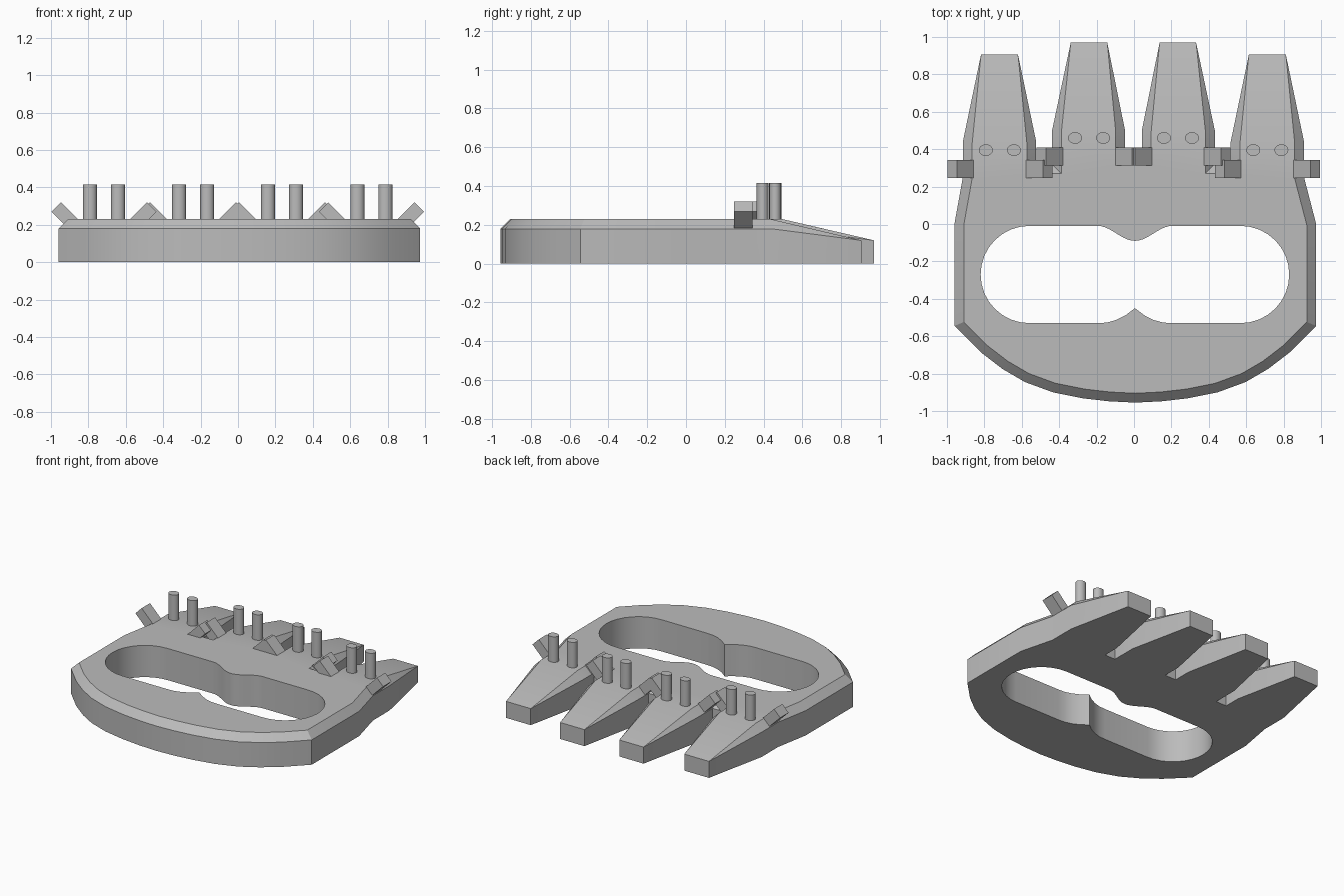
import bpy
import bmesh
import math
from mathutils import Vector, Matrix

cube = bpy.data.objects.get("Cube")
if cube:
    bpy.data.objects.remove(cube)

grey = bpy.data.materials.new("plain grey")
grey.use_nodes = True
GREY = (0.5, 0.5, 0.5, 1)
grey.diffuse_color = GREY
grey.node_tree.nodes["Principled BSDF"].inputs["Base Color"].default_value = GREY

TOP, SIDE, TIP, CHAMFER = 0.23, 0.18, 0.12, 0.05
FINGERS = [(-0.717, 0.395, 0.295), (-0.24, 0.46, 0.36),
           (0.235, 0.46, 0.36), (0.713, 0.395, 0.295)]  # x, pin y, bar y


def finish(name, bm, smooth=False):
    bmesh.ops.recalc_face_normals(bm, faces=bm.faces)
    mesh = bpy.data.meshes.new(name)
    bm.to_mesh(mesh)
    bm.free()
    mesh.materials.append(grey)
    obj = bpy.data.objects.new(name, mesh)
    bpy.context.collection.objects.link(obj)
    if smooth:
        bpy.ops.object.select_all(action="DESELECT")
        obj.select_set(True)
        bpy.context.view_layer.objects.active = obj
        bpy.ops.object.shade_smooth_by_angle(angle=math.radians(30))
    return obj


def mirror_loop(half):
    """Close a right-hand half outline; points on the axis are not doubled."""
    return half + [(-x, y) for x, y in reversed(half) if x > 0]


def inset(points, i, amount):
    """Mitred inward offset of one corner of an anticlockwise outline."""
    p, prev, nxt = (Vector(points[k % len(points)]) for k in (i, i - 1, i + 1))
    a, b = (p - prev).normalized(), (nxt - p).normalized()
    na, nb = Vector((-a.y, a.x)), Vector((-b.y, b.x))
    return p + (na + nb) * amount / (1 + na.dot(nb))


# Outer outline: curved palm edge, sides, two fingers and the notches
palm = [(0, -0.955), (0.14, -0.948), (0.28, -0.932), (0.44, -0.9), (0.59, -0.845),
        (0.71, -0.775), (0.826, -0.686), (0.967, -0.545), (0.967, 0), (0.912, 0.25)]
fingers = [(0.912, 0.44), (0.815, 0.905), (0.617, 0.905), (0.52, 0.44),
           (0.52, 0.32), (0.435, 0.32),
           (0.435, 0.5), (0.335, 0.97), (0.14, 0.97), (0.045, 0.5), (0.045, 0.37)]
outline = [(x + (0.007 if y <= 0 else -0.003), y)
           for x, y in mirror_loop(palm + fingers)]

# Grip hole: rounded ends, a bump behind and a cusp in front
hole_half = [(0, -0.45), (0.05, -0.488), (0.1, -0.513), (0.15, -0.527), (0.2, -0.53)]
hole_half += [(0.565 + 0.26 * math.sin(t), -0.27 - 0.26 * math.cos(t))
              for t in (math.pi * k / 16 for k in range(17))]
hole_half += [(0.2 - 0.02 * k, -0.05 + 0.04 * math.cos(math.pi * k / 10))
              for k in range(10)] + [(0, -0.09)]
hole = [(x + 0.005, y) for x, y in mirror_loop(hole_half)]

# Body
bm = bmesh.new()
bottom, side, top = [], [], []
for i, (x, y) in enumerate(outline):
    tip = y > 0.8
    bottom.append(bm.verts.new((x, y, 0)))
    side.append(bm.verts.new((x, y, TIP if tip else SIDE)))
    top.append(side[-1] if tip else bm.verts.new((*inset(outline, i, CHAMFER), TOP)))


def skin(lower, upper):
    n = len(lower)
    for i in range(n):
        j = (i + 1) % n
        corners = list(dict.fromkeys((lower[i], lower[j], upper[j], upper[i])))
        if len(corners) > 2:
            bm.faces.new(corners)


skin(bottom, side)
skin(side, top)
skin([bm.verts.new((x, y, 0)) for x, y in hole],
     [bm.verts.new((x, y, TOP)) for x, y in hole])

# Sloping finger tops
for i in range(len(outline)):
    if outline[i][1] > 0.8 and outline[i - 1][1] < 0.8:
        bm.faces.new(top[i - 1:i + 3])

# Flat top and underside, each with the hole left open
for level in (0, TOP):
    rim = [e for e in bm.edges if e.is_boundary
           and all(abs(v.co.z - level) < 0.001 for v in e.verts)]
    bmesh.ops.triangle_fill(bm, edges=rim, use_beauty=True)
finish("body", bm, smooth=True)

# Upright pins, a pair on every finger
for n, (cx, pin_y, bar_y) in enumerate(FINGERS, 1):
    for s, label in ((-1, "right"), (1, "left")):
        bm = bmesh.new()
        place = (Matrix.Translation((cx + s * 0.075, pin_y, 0.285))
                 @ Matrix.Diagonal((0.037, 0.031, 1, 1)))
        bmesh.ops.create_cone(bm, cap_ends=True, segments=32, radius1=1, radius2=1,
                              depth=0.26, matrix=place)
        finish(f"pin_{n}_{label}", bm, smooth=True)

        # Slanted bar standing square on the finger's chamfer
        bm = bmesh.new()
        place = (Matrix.Translation((cx + s * 0.2, bar_y, 0.24))
                 @ Matrix.Rotation(s * math.pi / 4, 4, "Y")
                 @ Matrix.Diagonal((0.071, 0.096, 0.156, 1)))
        bmesh.ops.create_cube(bm, size=1, matrix=place)
        finish(f"bar_{n}_{label}", bm)
